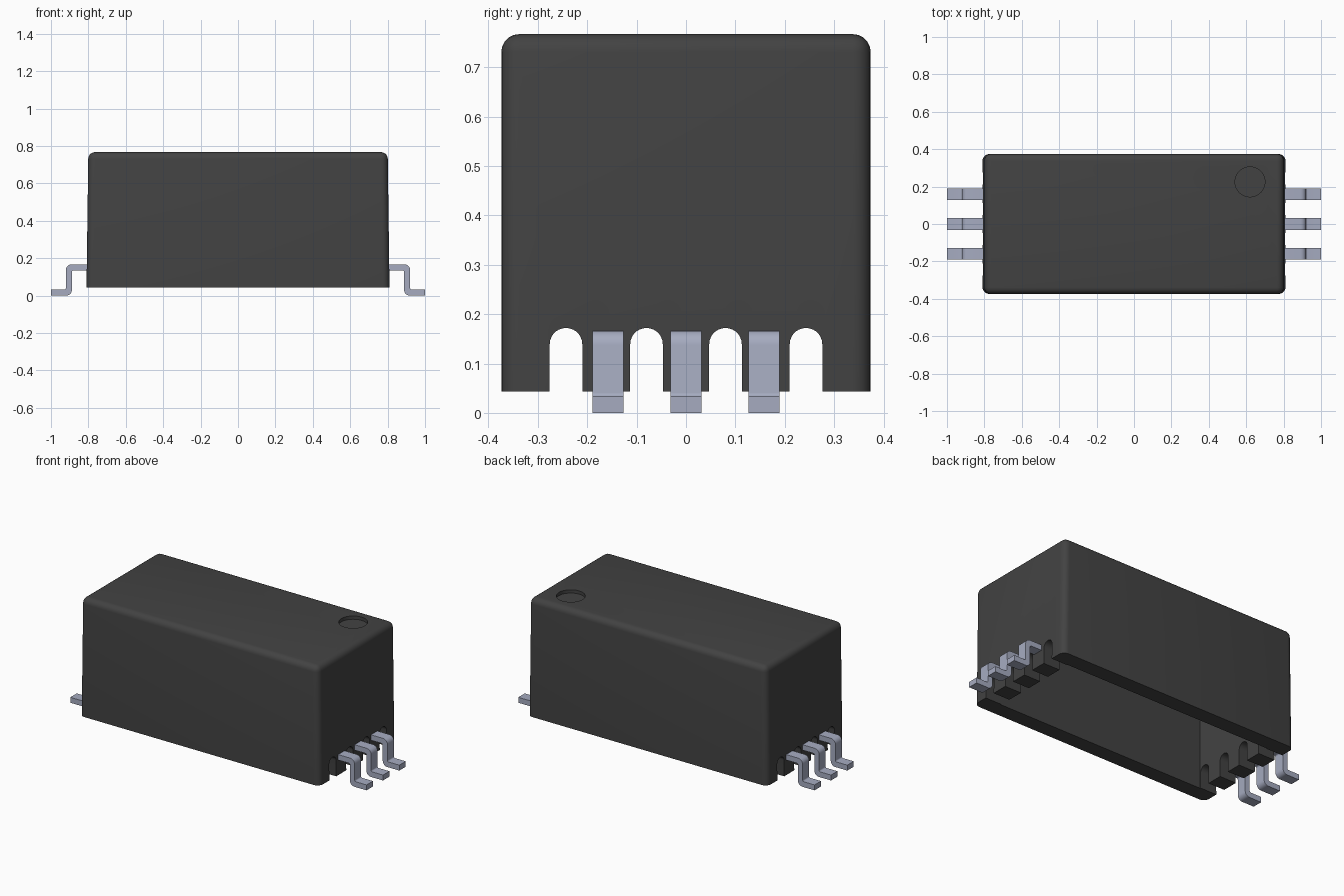
import bpy, bmesh, math
from mathutils import Vector

cube = bpy.data.objects.get("Cube")
if cube:
    bpy.data.objects.remove(cube, do_unlink=True)


def material(name, rgb, roughness):
    m = bpy.data.materials.new(name)
    m.use_nodes = True
    m.diffuse_color = (*rgb, 1)
    bsdf = m.node_tree.nodes["Principled BSDF"]
    bsdf.inputs["Base Color"].default_value = (*rgb, 1)
    bsdf.inputs["Roughness"].default_value = roughness
    return m


black = material("black plastic", (0.055, 0.055, 0.055), 0.6)
metal = material("tinned metal", (0.38, 0.41, 0.53), 0.5)


def finish(bm, name, mat=None):
    bmesh.ops.recalc_face_normals(bm, faces=bm.faces[:])
    mesh = bpy.data.meshes.new(name)
    bm.to_mesh(mesh)
    bm.free()
    ob = bpy.data.objects.new(name, mesh)
    bpy.context.collection.objects.link(ob)
    if mat:
        mesh.materials.append(mat)
    return ob


def box(bm, x, y, z0, z1):
    bmesh.ops.create_cube(bm, size=1)
    for v in bm.verts:
        v.co = Vector((v.co.x * 2 * x, v.co.y * 2 * y, z1 if v.co.z > 0 else z0))


def prism(bm, points, depth):
    """Extrude a closed profile along the given vector."""
    face = bm.faces.new([bm.verts.new(p) for p in points])
    out = bmesh.ops.extrude_face_region(bm, geom=[face])
    moved = [g for g in out["geom"] if isinstance(g, bmesh.types.BMVert)]
    bmesh.ops.translate(bm, verts=moved, vec=depth)


def smooth(ob):
    bpy.ops.object.select_all(action="DESELECT")
    ob.select_set(True)
    bpy.context.view_layer.objects.active = ob
    bpy.ops.object.shade_smooth_by_angle(angle=math.radians(35))


def cut(ob, cutter):
    cutter.hide_render = True
    mod = ob.modifiers.new("cut", "BOOLEAN")
    mod.operation = "DIFFERENCE"
    mod.solver = "EXACT"
    mod.object = cutter
    bpy.context.view_layer.objects.active = ob
    bpy.ops.object.modifier_apply(modifier=mod.name)
    bpy.data.objects.remove(cutter, do_unlink=True)


# Case: drafted ends, rounded everywhere except the open bottom rim
BOTTOM, TOP = 0.043, 0.767
bm = bmesh.new()
box(bm, 0.81, 0.374, BOTTOM, TOP)
for v in bm.verts:
    if v.co.z > 0.5:
        v.co.x *= 0.988
rounded = [e for e in bm.edges if max(v.co.z for v in e.verts) > 0.5]
bmesh.ops.bevel(bm, geom=rounded, offset=0.036, segments=5, profile=0.5, affect="EDGES")
case = finish(bm, "case", black)

# Hollow underside
bm = bmesh.new()
box(bm, 0.70, 0.28, -0.1, 0.68)
cut(case, finish(bm, "cavity_cutter"))

# Arched lead slots through both end walls
for y in (-0.243, -0.08, 0.08, 0.243):
    r = 0.033
    spring = 0.172 - r
    arch = [(-1, y + r * math.cos(a), spring + r * math.sin(a))
            for a in (math.pi * i / 14 for i in range(15))]
    bm = bmesh.new()
    prism(bm, [(-1, y + r, -0.1)] + arch + [(-1, y - r, -0.1)], Vector((2, 0, 0)))
    cut(case, finish(bm, "slot_cutter"))

# Round pin-one dimple in the top
bm = bmesh.new()
bmesh.ops.create_cone(bm, cap_ends=True, segments=40, radius1=0.08, radius2=0.08, depth=0.1)
bmesh.ops.translate(bm, verts=bm.verts[:], vec=(0.62, 0.225, TOP + 0.03))
cut(case, finish(bm, "dimple_cutter"))
smooth(case)

# Gull-wing leads: shoulder, leg and foot, with rounded bends
T, W = 0.033, 0.062
IN, OUT, SHOULDER = 0.888, 0.92, 0.167
profile = [(0.75, SHOULDER), (OUT, SHOULDER), (OUT, T), (1.0, T),
           (1.0, 0), (IN, 0), (IN, SHOULDER - T), (0.75, SHOULDER - T)]
outer_bends = [(OUT, SHOULDER), (IN, 0)]
inner_bends = [(OUT, T), (IN, SHOULDER - T)]


def lead(name, side, y):
    bm = bmesh.new()
    prism(bm, [(side * x, y - W / 2, z) for x, z in profile], Vector((0, W, 0)))
    for bends, radius in ((outer_bends, 0.03), (inner_bends, 0.008)):
        edges = []
        for e in bm.edges:
            a, b = (v.co for v in e.verts)
            if abs(a.y - b.y) > W / 2 and any(
                    math.hypot(abs(a.x) - x, a.z - z) < 1e-4 for x, z in bends):
                edges.append(e)
        bmesh.ops.bevel(bm, geom=edges, offset=radius, segments=5,
                        profile=0.5, affect="EDGES")
    smooth(finish(bm, name, metal))


for side, label in ((1, "left"), (-1, "right")):
    for i, y in enumerate((-0.158, 0, 0.158)):
        lead(f"{label}_lead_{i + 1}", side, y)
